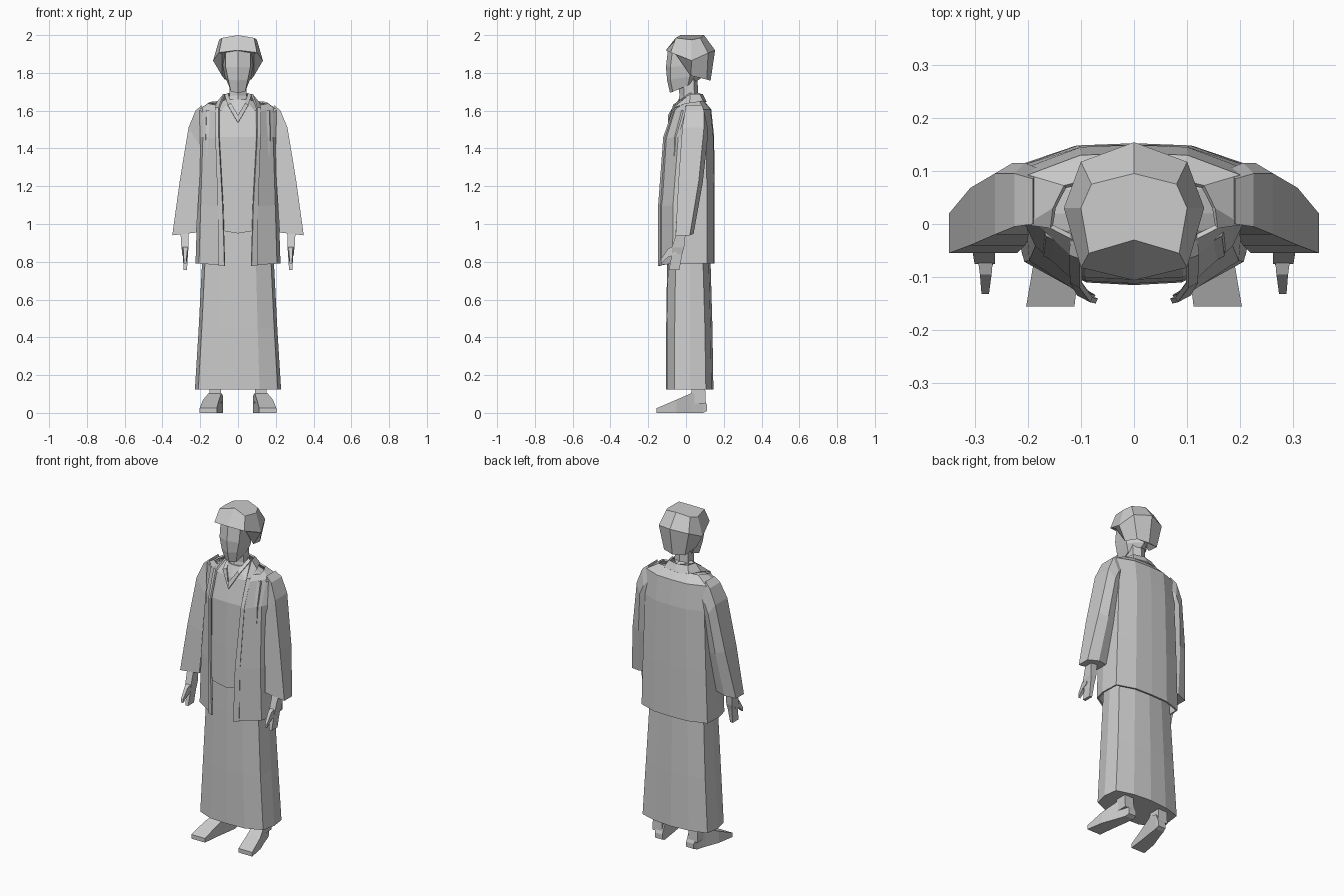
import bpy, bmesh


def build(name, rings, closed=True, caps=True, mirror=False, thick=0):
    """Skin a row of equal-length point rings; flat shaded."""
    bm = bmesh.new()
    rows = [[bm.verts.new(p) for p in r] for r in rings]
    n = len(rows[0])
    for a, b in zip(rows, rows[1:]):
        for i in range(n if closed else n - 1):
            j = (i + 1) % n
            bm.faces.new((a[i], a[j], b[j], b[i]))
    if closed and caps:
        bm.faces.new(rows[0])
        bm.faces.new(rows[-1])
    bmesh.ops.recalc_face_normals(bm, faces=bm.faces)
    me = bpy.data.meshes.new(name)
    bm.to_mesh(me)
    bm.free()
    ob = bpy.data.objects.new(name, me)
    bpy.context.collection.objects.link(ob)
    if mirror:
        ob.modifiers.new("Mirror", 'MIRROR')
    if thick:
        s = ob.modifiers.new("Solidify", 'SOLIDIFY')
        s.thickness, s.offset = thick, 0
    return ob


def full(half):
    """Mirror a half ring that starts and ends on x = 0."""
    return half + [(-x, y, z) for x, y, z in half[-2:0:-1]]


def body(w, yf, yb, z, dip=0):
    """Robe cross-section: flattish front, flat sides, rounded back."""
    return full([(0, yf, z - dip), (w * .5, yf + .005, z), (w * .92, yf + .045, z),
                 (w, .02, z), (w * .95, yb - .04, z), (w * .5, yb - .01, z), (0, yb, z)])


def box_y(x0, x1, z0, z1, y):
    return [(x0, y, z0), (x1, y, z0), (x1, y, z1), (x0, y, z1)]


def box_z(x0, x1, y0, y1, z):
    return [(x0, y0, z), (x1, y0, z), (x1, y1, z), (x0, y1, z)]


# Long skirt
build("skirt", [body(.228, -.105, .145, .125), body(.208, -.105, .14, .45),
                body(.19, -.1, .13, .8), body(.175, -.095, .12, 1.0)])

# Inner robe over the torso
build("inner_robe", [body(.18, -.115, .125, .965, .015), body(.18, -.112, .125, 1.2),
                     body(.185, -.105, .13, 1.46), body(.18, -.068, .125, 1.6),
                     body(.065, -.04, .08, 1.66)])

# Crossed neckline
build("neckline", [[(0, -.09, 1.535), (0, -.092, 1.575)],
                   [(.055, -.065, 1.63), (.035, -.055, 1.635)],
                   [(.07, .02, 1.68), (.052, .02, 1.69)],
                   [(0, .085, 1.68), (0, .07, 1.69)]], closed=False, mirror=True, thick=.008)

# Open coat: front edge x, front y, half width, back y, height
coat = []
for e, yf, w, yb, z in [(.075, -.138, .22, .142, .79), (.085, -.136, .21, .143, 1.1),
                        (.105, -.108, .198, .14, 1.46), (.11, -.062, .2, .125, 1.605)]:
    coat.append([(e, yf, z - .008), (w * .92, yf + .07, z), (w, .0, z), (w * .98, yb - .035, z),
                 (w * .5, yb, z), (0, yb + .004, z)])
coat.append([(.105, -.03, 1.625), (.155, -.005, 1.635), (.15, .03, 1.64), (.13, .07, 1.645),
             (.07, .085, 1.65), (0, .09, 1.65)])
build("open_coat", coat, closed=False, mirror=True, thick=.01)

# Coat border running up the front edge and round the neck
build("coat_border", [[(.07, -.145, .778), (.1, -.132, .78)],
                      [(.08, -.143, 1.1), (.105, -.13, 1.1)],
                      [(.1, -.116, 1.46), (.118, -.106, 1.46)],
                      [(.1, -.062, 1.615), (.12, -.055, 1.615)],
                      [(.074, .02, 1.685), (.11, .02, 1.64)],
                      [(.06, .07, 1.685), (.08, .09, 1.645)],
                      [(0, .085, 1.685), (0, .105, 1.645)]],
      closed=False, mirror=True, thick=.01)

# Wide sleeves: inner x/z, outer x/z, front and back y
sleeve = []
for xi, zi, xo, zo, yf, yb in [(.17, 1.44, .19, 1.63, .0, .105),
                               (.185, 1.42, .225, 1.60, -.005, .115),
                               (.195, 1.40, .262, 1.51, -.02, .115),
                               (.205, 1.2, .308, 1.23, -.04, .088),
                               (.22, .955, .348, .94, -.055, .04)]:
    xm, zm = (xi + xo) / 2, (zi + zo) / 2
    sleeve.append([(xi, yf, zi), (xo, yf, zo), (xo, yb - .02, zo),
                   (xm, yb, zm), (xi, yb - .015, zi)])
build("sleeve", sleeve, mirror=True)

# Hands with thumbs
build("hand", [box_z(.262, .305, -.045, .0, .97), box_z(.262, .3, -.075, -.01, .875),
               box_z(.265, .292, -.075, -.02, .84), box_z(.27, .288, -.09, -.035, .757)], mirror=True)
build("thumb", [box_y(.264, .296, .84, .89, -.05), box_y(.268, .29, .825, .87, -.095),
                box_y(.273, .287, .79, .815, -.132)], mirror=True)

# Feet and ankles
build("foot", [box_y(.112, .203, 0, .025, -.155), box_y(.1, .185, 0, .07, -.05),
               box_y(.088, .155, 0, .105, .03), box_y(.08, .135, 0, .09, .09),
               box_y(.08, .13, .01, .04, .112)], mirror=True)
build("ankle", [box_z(.088, .15, .025, .105, .05), box_z(.09, .15, .03, .1, .16)], mirror=True)


# Neck
def neck(w, yf, yb, z):
    return full([(0, yf, z), (w, yf + .025, z), (w, yb - .02, z), (0, yb, z)])


build("neck", [neck(.065, -.045, .085, 1.62), neck(.045, -.035, .065, 1.68),
               neck(.043, -.04, .06, 1.78)])

# Head
build("head", [full([(0, -.085, 1.695), (.038, -.07, 1.7), (.05, .01, 1.735), (0, .05, 1.75)]),
               full([(0, -.1, 1.76), (.052, -.083, 1.765), (.07, .02, 1.78), (0, .09, 1.78)]),
               full([(0, -.106, 1.83), (.065, -.083, 1.83), (.08, .02, 1.84), (0, .1, 1.84)]),
               full([(0, -.095, 1.93), (.066, -.07, 1.93), (.085, .02, 1.93), (0, .1, 1.93)])])

# Hair: fringe, sides and back
build("hair", [full([(0, -.03, 2.0), (.085, -.055, 1.985), (.1, .03, 1.975),
                     (.08, .075, 1.985), (0, .095, 2.0)]),
               full([(0, -.106, 1.92), (.1, -.082, 1.908), (.132, .03, 1.865),
                     (.1, .117, 1.905), (0, .154, 1.92)]),
               full([(0, -.08, 1.915), (.085, -.055, 1.9), (.085, .025, 1.785),
                     (.07, .11, 1.765), (0, .13, 1.758)])])
